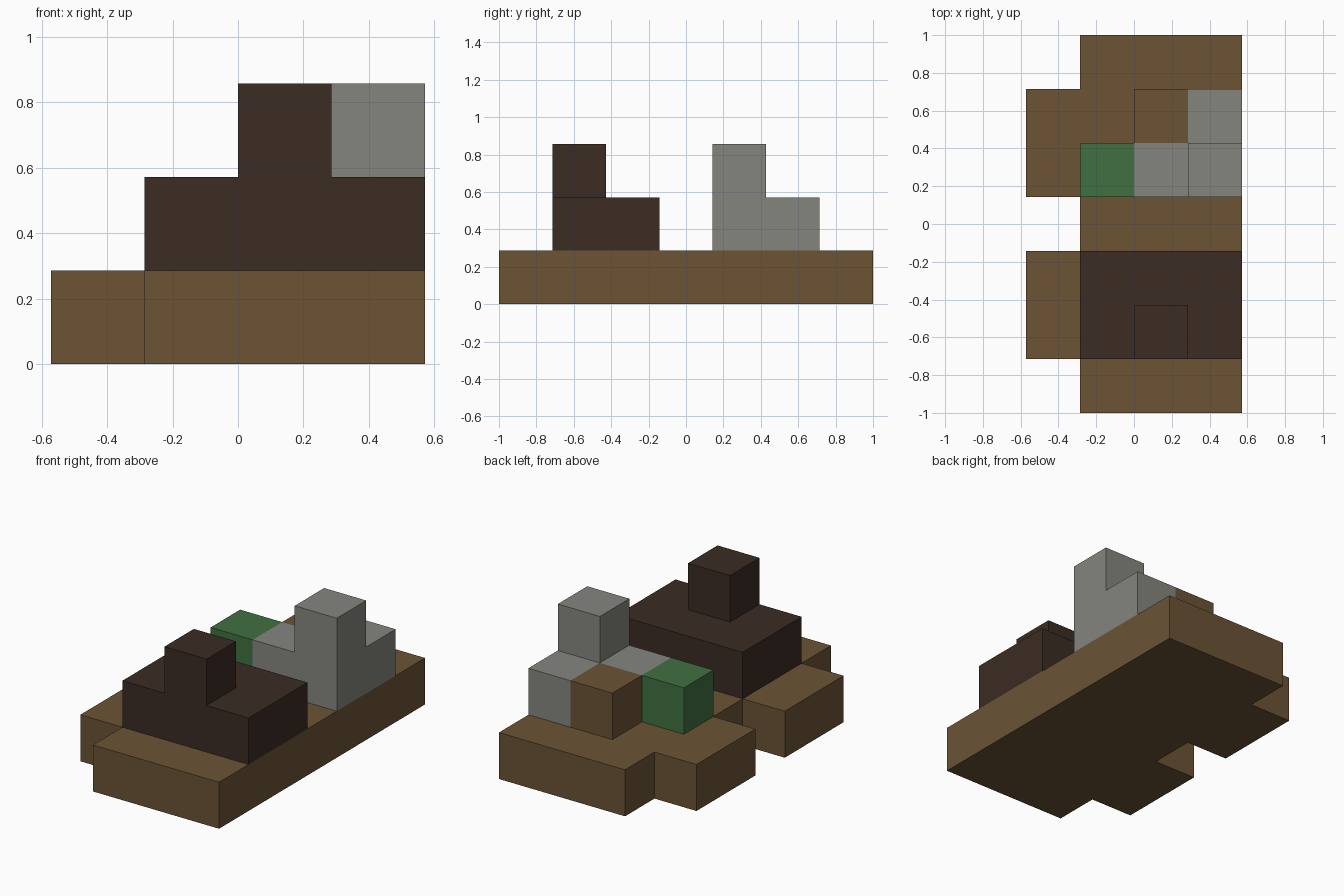
import bpy
import bmesh
import math
from itertools import product
from mathutils import Vector

cube = bpy.data.objects.get("Cube")
if cube:
    bpy.data.objects.remove(cube, do_unlink=True)

UNIT = 2 / 7                          # edge of one block
ORIGIN = Vector((-2, -3.5, 0))        # grid corner, in blocks


def make_material(name, rgb):
    mat = bpy.data.materials.new(name)
    mat.use_nodes = True
    mat.diffuse_color = (*rgb, 1)
    mat.node_tree.nodes["Principled BSDF"].inputs["Base Color"].default_value = (*rgb, 1)
    return mat


def box(x, y, z):
    """Grid cells filled by three (start, end) ranges."""
    return set(product(range(*x), range(*y), range(*z)))


def build(name, cells, mat):
    """One closed solid from grid cells, with flat regions merged."""
    bm = bmesh.new()
    for cell in cells:
        for axis, sign in product(range(3), (-1, 1)):
            n = Vector((0, 0, 0))
            n[axis] = sign
            if tuple(int(c + d) for c, d in zip(cell, n)) in cells:
                continue
            u = Vector((0, 0, 0))
            u[(axis + 1) % 3] = 1
            v = n.cross(u)
            centre = Vector(cell) + Vector((0.5, 0.5, 0.5)) + n / 2 + ORIGIN
            corners = [centre + (u * a + v * b) / 2
                       for a, b in ((-1, -1), (1, -1), (1, 1), (-1, 1))]
            bm.faces.new([bm.verts.new(p * UNIT) for p in corners])
    bmesh.ops.remove_doubles(bm, verts=bm.verts, dist=0.001)
    bmesh.ops.dissolve_limit(bm, angle_limit=math.radians(1),
                             verts=bm.verts, edges=bm.edges)
    mesh = bpy.data.meshes.new(name)
    bm.to_mesh(mesh)
    bm.free()
    mesh.materials.append(mat)
    obj = bpy.data.objects.new(name, mesh)
    bpy.context.collection.objects.link(obj)


brown = make_material("earth brown", (0.147, 0.087, 0.036))
dark = make_material("dark brown", (0.044, 0.025, 0.017))
grey = make_material("stone grey", (0.235, 0.235, 0.212))
green = make_material("leaf green", (0.051, 0.162, 0.051))

# Ground slab with two side tabs
build("ground_slab",
      box((1, 4), (0, 7), (0, 1)) | box((0, 1), (1, 3), (0, 1)) | box((0, 1), (4, 6), (0, 1)),
      brown)

# Dark platform with its tower
build("dark_platform",
      box((1, 4), (1, 3), (1, 2)) | box((2, 3), (1, 2), (2, 3)), dark)

# Stone wall with its corner tower
build("stone_wall",
      box((2, 4), (4, 5), (1, 2)) | box((3, 4), (5, 6), (1, 2)) | box((3, 4), (4, 5), (2, 3)),
      grey)

# Single blocks beside the wall
build("earth_block", box((2, 3), (5, 6), (1, 2)), brown)
build("green_block", box((1, 2), (4, 5), (1, 2)), green)
